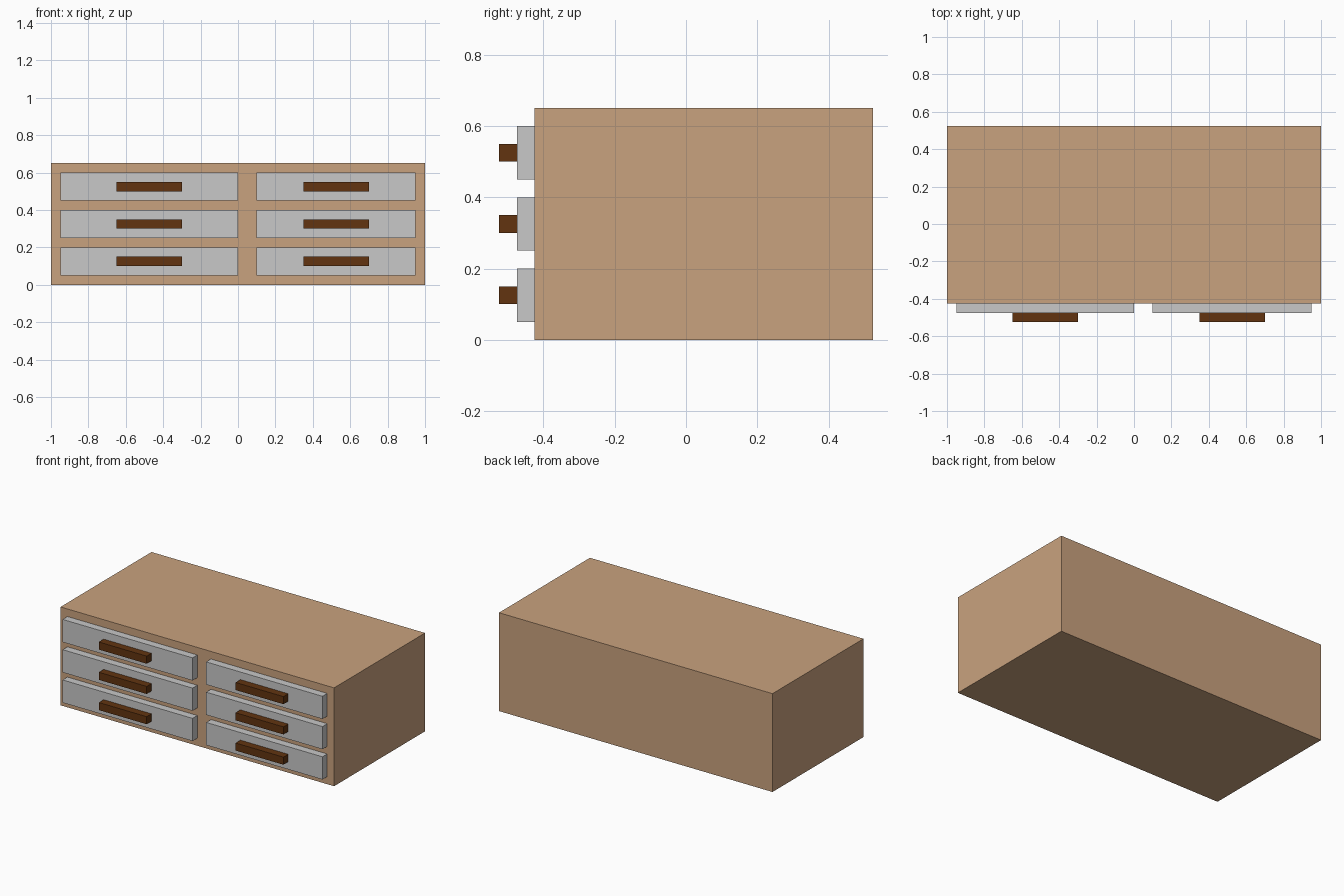
import bpy
import bmesh
from mathutils import Vector

if "Cube" in bpy.data.objects:
    bpy.data.objects.remove(bpy.data.objects["Cube"])


def material(name, rgb):
    m = bpy.data.materials.new(name)
    m.diffuse_color = (*rgb, 1.0)
    m.use_nodes = True
    m.node_tree.nodes["Principled BSDF"].inputs["Base Color"].default_value = m.diffuse_color
    return m


wood = material("light_wood", (0.584, 0.361, 0.209))
grey = material("light_grey", (0.578, 0.578, 0.578))
brown = material("dark_brown", (0.122, 0.034, 0.005))


def box(name, lo, hi, mat):
    """Axis-aligned box between two corners."""
    lo, hi = Vector(lo), Vector(hi)
    size = hi - lo
    bm = bmesh.new()
    bmesh.ops.create_cube(bm, size=1.0)
    bmesh.ops.scale(bm, vec=size, verts=bm.verts)
    mesh = bpy.data.meshes.new(name)
    bm.to_mesh(mesh)
    bm.free()
    mesh.materials.append(mat)
    obj = bpy.data.objects.new(name, mesh)
    obj.location = (lo + hi) / 2
    bpy.context.collection.objects.link(obj)
    return obj


# Cabinet body
box("cabinet_body", (-1, -0.425, 0), (1, 0.525, 0.65), wood)

# Drawer columns: side, drawer x range, handle x range
columns = [
    ("left", (-0.95, 0.0), (-0.65, -0.30)),
    ("right", (0.10, 0.95), (0.35, 0.70)),
]
rows = ["bottom", "middle", "top"]

# Drawer fronts with bar handles
for side, (dx0, dx1), (hx0, hx1) in columns:
    for i, row in enumerate(rows):
        z = 0.05 + 0.2 * i
        box(f"drawer_{row}_{side}", (dx0, -0.475, z), (dx1, -0.425, z + 0.15), grey)
        box(f"handle_{row}_{side}", (hx0, -0.525, z + 0.05), (hx1, -0.475, z + 0.10), brown)
